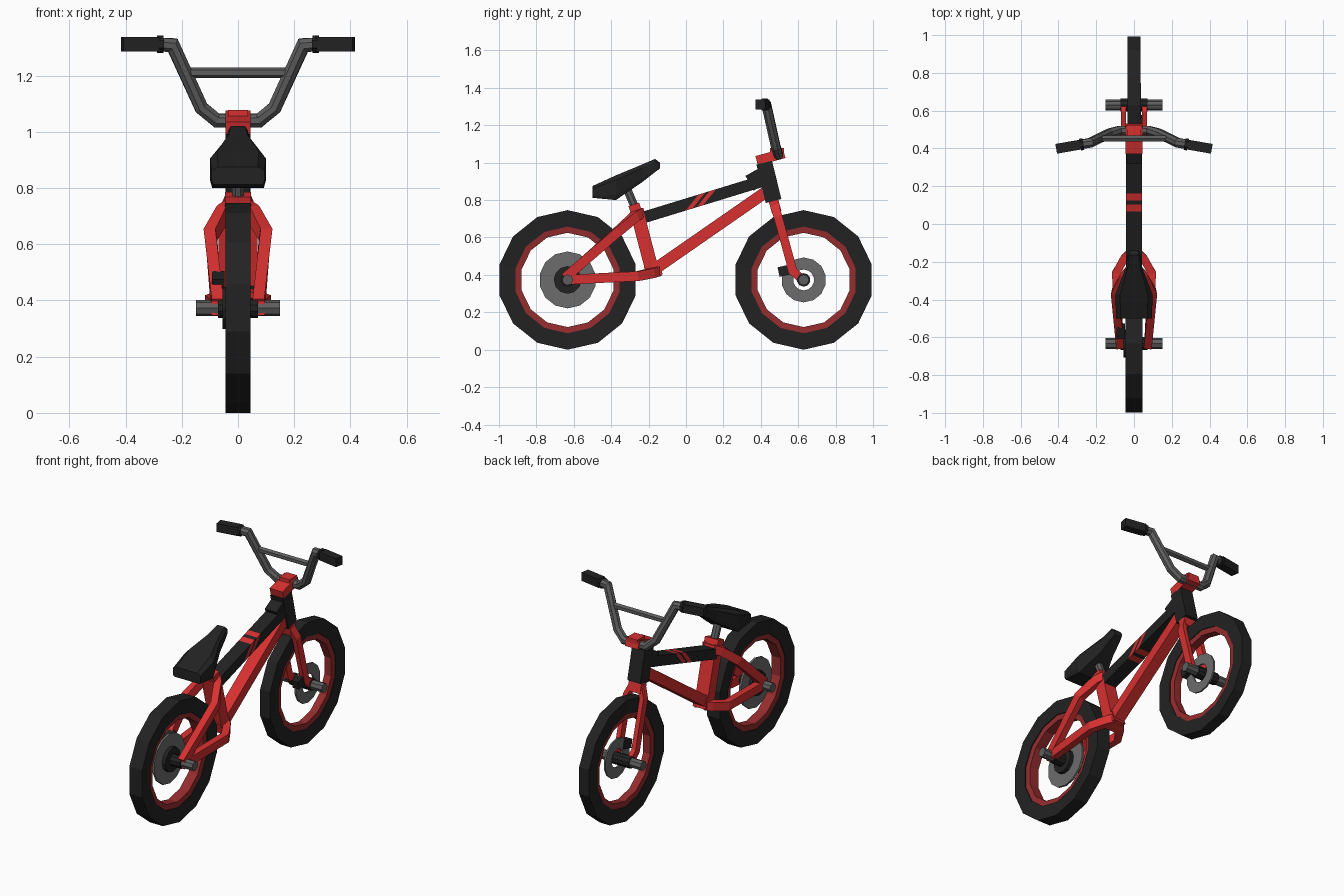
import bpy, bmesh, math
from mathutils import Vector

if "Cube" in bpy.data.objects:
    bpy.data.objects.remove(bpy.data.objects["Cube"])


def material(name, r, g, b):
    m = bpy.data.materials.new(name)
    m.diffuse_color = (r, g, b, 1)
    m.use_nodes = True
    m.node_tree.nodes["Principled BSDF"].inputs["Base Color"].default_value = m.diffuse_color
    return m


RED = material("red paint", 0.68, 0.03, 0.03)
RIM = material("dark red rim", 0.30, 0.025, 0.027)
BLACK = material("black rubber", 0.016, 0.016, 0.016)
GREY = material("dark steel", 0.11, 0.11, 0.11)
STEEL = material("mid steel", 0.15, 0.15, 0.15)


def finish(name, bm, mat, mirror=False):
    bmesh.ops.remove_doubles(bm, verts=bm.verts, dist=1e-5)
    bmesh.ops.recalc_face_normals(bm, faces=bm.faces)
    me = bpy.data.meshes.new(name)
    bm.to_mesh(me)
    bm.free()
    me.materials.append(mat)
    ob = bpy.data.objects.new(name, me)
    bpy.context.collection.objects.link(ob)
    if mirror:
        ob.modifiers.new("mirror", "MIRROR")
    return ob


def bridge(bm, rings, closed=False):
    """Skin a row of vertex rings; cap the ends unless closed."""
    rings = [[bm.verts.new(p) for p in r] for r in rings]
    n = len(rings[0])
    for i in range(len(rings) if closed else len(rings) - 1):
        a, b = rings[i], rings[(i + 1) % len(rings)]
        for k in range(n):
            bm.faces.new((a[k], a[(k + 1) % n], b[(k + 1) % n], b[k]))
    if not closed:
        bm.faces.new(rings[0])
        bm.faces.new(rings[-1][::-1])


def lathe(name, y, z, profile, mat, n=14, mirror=False):
    """Spin a closed (radius, x) profile around an axle along x."""
    bm = bmesh.new()
    rings = []
    for i in range(n):
        a = 2 * math.pi * i / n
        rings.append([(x, y + r * math.sin(a), z + r * math.cos(a)) for r, x in profile])
    bridge(bm, rings, closed=True)
    return finish(name, bm, mat, mirror)


def drum(name, y, z, r, x0, x1, mat, n=10, mirror=False):
    return lathe(name, y, z, [(1e-6, x0), (r, x0), (r, x1), (1e-6, x1)], mat, n, mirror)


def tube_bm(pts, hu, hv, ref, n=4):
    """Sweep a box (n=4) or n-gon along points; u follows ref, v the bend plane."""
    pts = [Vector(p) for p in pts]
    rings = []
    for i, p in enumerate(pts):
        d0 = (p - pts[i - 1]).normalized() if i else (pts[1] - p).normalized()
        d1 = (pts[i + 1] - p).normalized() if i < len(pts) - 1 else d0
        t = (d0 + d1).normalized()
        u = Vector(ref)
        u = (u - t * u.dot(t)).normalized()
        v = t.cross(u) / max(t.dot(d0), 0.6)
        k = 1 / math.cos(math.pi / n) if n == 4 else 1
        ring = []
        for j in range(n):
            a = 2 * math.pi * (j + 0.5) / n
            ring.append(p + u * (math.cos(a) * k * hu) + v * (math.sin(a) * k * hv))
        rings.append(ring)
    bm = bmesh.new()
    bridge(bm, rings)
    return bm


def tube(name, pts, hu, hv, ref, mat, n=4, mirror=False):
    return finish(name, tube_bm(pts, hu, hv, ref, n), mat, mirror)


X, Y, Z = (1, 0, 0), (0, 1, 0), (0, 0, 1)
AXLE = 0.373
REAR, FRONT = -0.633, 0.629

# wheels: tyre, rim, hub and foot pegs
for label, y, w in (("rear", REAR, 0.044), ("front", FRONT, 0.034)):
    lathe(label + "_tyre", y, AXLE, [(0.373, -w), (0.373, w), (0.285, w * 0.9), (0.285, -w * 0.9)], BLACK)
    lathe(label + "_rim", y, AXLE, [(0.292, -w * 0.8), (0.292, w * 0.8), (0.252, w * 0.7), (0.252, -w * 0.7)], RIM)
    drum(label + "_hub", y, AXLE, 0.036, -0.072, 0.072, BLACK)
    drum(label + "_pegs", y, AXLE, 0.029, 0.07, 0.15, GREY, 8, mirror=True)

# brake discs, hub flange and calipers
drum("rear_disc", REAR, AXLE, 0.152, -0.035, -0.023, STEEL, 14)
drum("rear_hub_flange", REAR, AXLE, 0.074, -0.055, 0.0, BLACK, 12)
lathe("front_disc", FRONT, AXLE, [(0.12, 0.028), (0.12, 0.038), (0.056, 0.038), (0.056, 0.028)], STEEL)
tube("rear_caliper", [(-0.07, -0.60, 0.455), (-0.07, -0.535, 0.485)], 0.022, 0.022, X, BLACK)
tube("front_caliper", [(0.045, 0.495, 0.415), (0.045, 0.57, 0.432)], 0.022, 0.026, X, BLACK)

# frame
tube("seat_tube", [(0, -0.265, 0.745), (0, -0.175, 0.40)], 0.042, 0.036, X, RED)
tube("down_tube", [(0, -0.19, 0.415), (0, 0.43, 0.845)], 0.036, 0.031, X, RED)
tube("bottom_bracket", [(0, -0.215, 0.41), (0, -0.135, 0.435)], 0.042, 0.033, X, RED)
tube("seat_stay", [(0.02, -0.235, 0.735), (0.05, -0.27, 0.715), (0.098, -0.36, 0.635),
                   (0.074, -0.645, 0.385)], 0.026, 0.021, Z, RED, mirror=True)
tube("chain_stay", [(0.02, -0.15, 0.42), (0.05, -0.18, 0.41), (0.095, -0.26, 0.393),
                    (0.074, -0.655, 0.373)], 0.026, 0.021, Z, RED, mirror=True)
tube("head_tube", [(0, 0.418, 1.0), (0, 0.468, 0.795)], 0.044, 0.043, X, BLACK)
tube("head_gusset", [(0, 0.34, 0.89), (0, 0.42, 0.935)], 0.040, 0.045, X, BLACK)

# top tube with two slanted stripes cut into it
bm = tube_bm([(0, -0.25, 0.70), (0, 0.42, 0.905)], 0.042, 0.031, X)
normal = Vector((0, 0.78, -0.63))
cuts = [Vector((0, y, 0.808 + 0.308 * y)) for y in (0.066, 0.103, 0.125, 0.16)]
for c in cuts:
    bmesh.ops.bisect_plane(bm, geom=bm.verts[:] + bm.edges[:] + bm.faces[:], plane_co=c, plane_no=normal)
top_tube = finish("top_tube", bm, BLACK)
top_tube.data.materials.append(RED)
for f in top_tube.data.polygons:
    d = f.center.dot(normal)
    a, b, c, e = [p.dot(normal) for p in cuts]
    f.material_index = 1 if a < d < b or c < d < e else 0

# fork
tube("fork_crown", [(0, 0.466, 0.805), (0, 0.485, 0.735)], 0.043, 0.026, X, RED)
tube("fork_blade", [(0.03, 0.474, 0.77), (0.056, 0.492, 0.71), (0.056, 0.572, 0.42),
                    (0.056, 0.63, 0.368)], 0.014, 0.023, X, RED, mirror=True)

# stem, handlebar, crossbar and grips
tube("stem", [(0, 0.378, 1.010), (0, 0.525, 1.050)], 0.044, 0.026, X, RED)
tube("stem_clamp", [(0, 0.45, 1.06), (0, 0.525, 1.06)], 0.036, 0.018, X, RED)
side = [(0.075, 0.495, 1.04), (0.13, 0.48, 1.085), (0.232, 0.43, 1.308), (0.30, 0.418, 1.312)]
path = [(-x, y, z) for x, y, z in side[::-1]] + side
tube("handlebar", path, 0.027, 0.026, Y, GREY, 8)
tube("crossbar", [(-0.185, 0.453, 1.21), (0.185, 0.453, 1.21)], 0.018, 0.019, Y, GREY, 6)
tube("grip", [(0.28, 0.421, 1.311), (0.412, 0.398, 1.311)], 0.026, 0.026, Y, BLACK, 4, mirror=True)
tube("grip_collar", [(0.268, 0.423, 1.311), (0.286, 0.420, 1.311)], 0.034, 0.034, Y, BLACK, 8, mirror=True)

# seat post, clamp and seat
tube("seat_post", [(0, -0.26, 0.73), (0, -0.32, 0.87)], 0.024, 0.024, X, GREY, 8)
tube("seat_clamp", [(0, -0.262, 0.725), (0, -0.279, 0.777)], 0.046, 0.030, X, RED)
bm = bmesh.new()
rings = []
for y, w, z0, z1 in ((-0.50, 0.094, 0.812, 0.875), (-0.375, 0.099, 0.80, 0.932),
                     (-0.235, 0.045, 0.895, 0.99), (-0.165, 0.034, 0.95, 1.02), (-0.14, 0.027, 0.968, 1.0)):
    h = z1 - z0
    rings.append([(-w * 0.93, y, z0), (w * 0.93, y, z0), (w, y, z0 + h * 0.2), (w, y, z1 - h * 0.2),
                  (w * 0.75, y, z1), (-w * 0.75, y, z1), (-w, y, z1 - h * 0.2), (-w, y, z0 + h * 0.2)])
bridge(bm, rings)
finish("seat", bm, BLACK)
